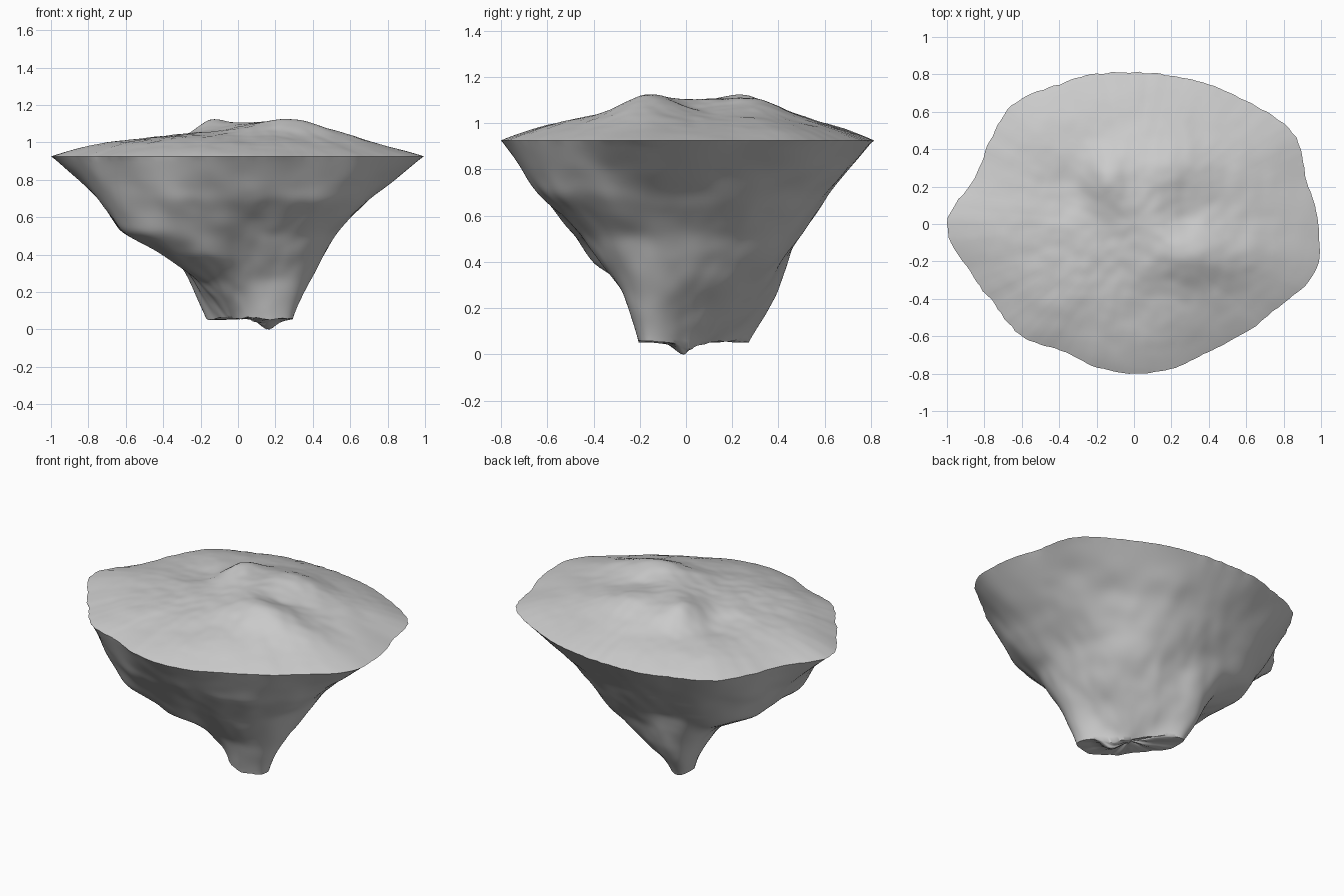
import bpy
import bmesh
import math
from mathutils import Vector, noise

SEGMENTS = 180
TOP_RINGS = 44
SIDE_RINGS = 56
BASE_RINGS = 8
RIM_Z = 0.93

# Rim radius every 15 degrees, anticlockwise from +x
RIM = [.985, .955, .98, .90, .85, .82, .81, .83, .85, .91, .89, .89,
       1.0, .92, .86, .85, .78, .79, .80, .80, .79, .83, .89, 1.0]

# Rock cross-sections below the rim: height, then radius every 30 degrees
SECTIONS = [
    (.70, [.70, .70, .65, .62, .66, .76, .75, .76, .69, .63, .68, .73]),
    (.52, [.53, .53, .52, .50, .53, .66, .61, .67, .56, .46, .50, .55]),
    (.40, [.45, .45, .44, .42, .49, .42, .36, .44, .45, .36, .42, .49]),
    (.27, [.36, .34, .33, .36, .43, .28, .22, .22, .23, .25, .32, .43]),
    (.06, [.20, .13, .12, .18, .30, .14, .08, .06, .06, .10, .22, .34]),
]

# Hills and one dip on the plateau: x, y, height, spread along x and y
HILLS = [(.30, -.17, .082, .26, .16), (.05, .05, .045, .20, .20),
         (-.14, .25, .07, .11, .15), (.15, .30, .055, .25, .18),
         (-.36, .20, -.025, .12, .15)]


def around(radii, angle):
    """Smooth closed curve through evenly spaced radii."""
    n = len(radii)
    pos = angle / math.tau * n
    i, f = int(pos), pos % 1
    a, b, c, d = (radii[(i + k) % n] for k in (-1, 0, 1, 2))
    return b + f * (c - a + f * (2 * a - 5 * b + 4 * c - d
                                 + f * (3 * (b - c) + d - a))) / 2


def rough(x, y, z, scale):
    """Layered noise around zero."""
    p = Vector((x, y, z)) * scale
    return noise.noise(p) + noise.noise(p * 2.1) / 2 + noise.noise(p * 4.3) / 4


def rim_radius(angle):
    x, y = math.cos(angle), math.sin(angle)
    return around(RIM, angle) + .009 * noise.noise(Vector((x, y, 0)) * 18)


def top_point(t, angle):
    r = t * rim_radius(angle)
    x, y = r * math.cos(angle), r * math.sin(angle)
    z = RIM_Z + .12 * (1 - t ** 3)
    for hx, hy, h, sx, sy in HILLS:
        z += h * math.exp(-((x - hx) / sx) ** 2 - ((y - hy) / sy) ** 2)
    return x, y, z + .014 * (1 - t ** 4) * rough(x, y, 1, 3.5)


def side_point(s, angle):
    z = RIM_Z + s * (SECTIONS[-1][0] - RIM_Z)
    levels = [(RIM_Z, rim_radius(angle))]
    levels += [(h, around(radii, angle)) for h, radii in SECTIONS]
    for (z0, r0), (z1, r1) in zip(levels, levels[1:]):
        if z >= z1 - 1e-6:
            r = r0 + (r1 - r0) * (z0 - z) / (z0 - z1)
            break
    x, y = r * math.cos(angle), r * math.sin(angle)
    fade = min(1, s * 5)
    r += fade * .016 * rough(x, y, z * .6, 4)
    z += fade * .016 * rough(x, y, 3, 6)
    return r * math.cos(angle), r * math.sin(angle), z


def base_point(t, angle):
    """Ragged underside with one small hanging tip."""
    x, y, z = side_point(1, angle)
    x, y = .07 + (x - .07) * t, .04 + (y - .04) * t
    z += .02 * (1 - t) * rough(x, y, 5, 9)
    z -= .05 * math.exp(-((x - .16) ** 2 + (y + .02) ** 2) / .003)
    return x, y, z


bpy.ops.object.select_all(action='DESELECT')
cube = bpy.data.objects.get("Cube")
if cube:
    bpy.data.objects.remove(cube, do_unlink=True)

# Stack of rings: plateau, rock wall, underside
rings = [(top_point, i / TOP_RINGS) for i in range(1, TOP_RINGS + 1)]
rings += [(side_point, i / SIDE_RINGS) for i in range(1, SIDE_RINGS)]
rings += [(base_point, 1 - i / BASE_RINGS) for i in range(BASE_RINGS)]

bm = bmesh.new()
angles = [math.tau * k / SEGMENTS for k in range(SEGMENTS)]
loops = [[bm.verts.new(func(t, a)) for a in angles] for func, t in rings]
summit = bm.verts.new(top_point(0, 0))
bottom = bm.verts.new(base_point(0, 0))
for k in range(SEGMENTS):
    n = (k + 1) % SEGMENTS
    bm.faces.new((summit, loops[0][k], loops[0][n]))
    for upper, lower in zip(loops, loops[1:]):
        bm.faces.new((upper[k], lower[k], lower[n], upper[n]))
    bm.faces.new((loops[-1][k], bottom, loops[-1][n]))
bmesh.ops.recalc_face_normals(bm, faces=bm.faces)

# Weather the ledges of the rock wall, leaving rim and base crisp
wall = [v for ring in loops[TOP_RINGS:TOP_RINGS + SIDE_RINGS - 1] for v in ring]
for _ in range(6):
    bmesh.ops.smooth_vert(bm, verts=wall, factor=.5, use_axis_x=True,
                          use_axis_y=True, use_axis_z=True)

# Rest the tip on the ground
lowest = min(v.co.z for v in bm.verts)
bmesh.ops.translate(bm, verts=bm.verts, vec=(0, 0, -lowest))

mesh = bpy.data.meshes.new("floating_island")
bm.to_mesh(mesh)
bm.free()

# Plain grey stone
stone = bpy.data.materials.new("grey_stone")
stone.use_nodes = True
colour = (.6, .6, .6, 1)
stone.diffuse_color = colour
shader = stone.node_tree.nodes["Principled BSDF"]
shader.inputs["Base Color"].default_value = colour
shader.inputs["Roughness"].default_value = .9
mesh.materials.append(stone)

island = bpy.data.objects.new("floating_island", mesh)
bpy.context.collection.objects.link(island)
island.select_set(True)
bpy.context.view_layer.objects.active = island
bpy.ops.object.shade_smooth_by_angle(angle=math.radians(50))
